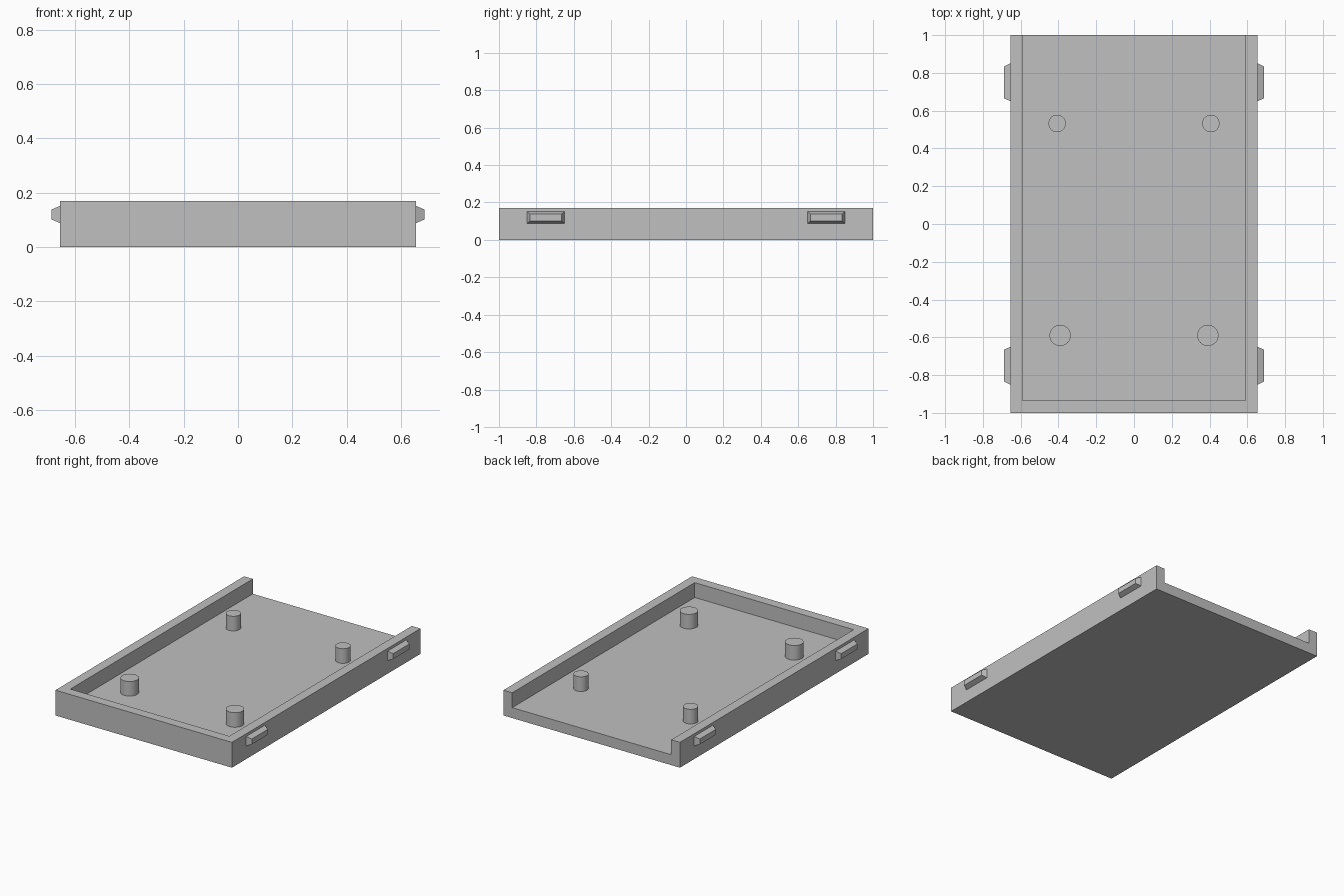
import bpy, bmesh, math
from mathutils import Vector

if "Cube" in bpy.data.objects:
    bpy.data.objects.remove(bpy.data.objects["Cube"], do_unlink=True)

# Single grey plastic
grey = bpy.data.materials.new("grey_plastic")
grey.use_nodes = True
colour = (0.53, 0.53, 0.53, 1)
grey.diffuse_color = colour
grey.node_tree.nodes["Principled BSDF"].inputs["Base Color"].default_value = colour

HALF_W, HALF_L, HEIGHT = 0.655, 1.0, 0.17
WALL, FLOOR = 0.065, 0.07


def finish(name, bm):
    bmesh.ops.recalc_face_normals(bm, faces=bm.faces[:])
    mesh = bpy.data.meshes.new(name)
    bm.to_mesh(mesh)
    bm.free()
    mesh.materials.append(grey)
    obj = bpy.data.objects.new(name, mesh)
    bpy.context.collection.objects.link(obj)
    return obj


def box(name, low, high):
    low, high = Vector(low), Vector(high)
    bm = bmesh.new()
    bmesh.ops.create_cube(bm, size=1)
    bmesh.ops.scale(bm, vec=high - low, verts=bm.verts)
    bmesh.ops.translate(bm, vec=(low + high) / 2, verts=bm.verts)
    return finish(name, bm)


def post(name, x, y, radius):
    bm = bmesh.new()
    depth = HEIGHT - FLOOR + 0.01
    bmesh.ops.create_cone(bm, cap_ends=True, segments=40, radius1=radius,
                          radius2=radius, depth=depth)
    bmesh.ops.translate(bm, vec=(x, y, HEIGHT - 0.002 - depth / 2), verts=bm.verts)
    obj = finish(name, bm)
    bpy.ops.object.select_all(action='DESELECT')
    obj.select_set(True)
    bpy.context.view_layer.objects.active = obj
    bpy.ops.object.shade_smooth_by_angle(angle=math.radians(40))


def clip(name, side, y):
    # Tapered bar: a box whose outer face is shrunk
    bm = bmesh.new()
    bmesh.ops.create_cube(bm, size=1)
    for v in bm.verts:
        outer = v.co.x > 0
        v.co.y *= 0.17 if outer else 0.204
        v.co.z *= 0.036 if outer else 0.068
        v.co.x = side * (0.687 if outer else HALF_W - 0.005)
    bmesh.ops.translate(bm, vec=(0, y, 0.12), verts=bm.verts)
    finish(name, bm)


# Tray hollowed out and left open at the back
tray = box("tray", (-HALF_W, -HALF_L, 0), (HALF_W, HALF_L, HEIGHT))
cutter = box("tray_cutter", (WALL - HALF_W, WALL - HALF_L, FLOOR),
             (HALF_W - WALL, HALF_L + 0.2, HEIGHT + 0.2))
cutter.hide_render = True
cut = tray.modifiers.new("hollow", 'BOOLEAN')
cut.operation = 'DIFFERENCE'
cut.solver = 'EXACT'
cut.object = cutter
bpy.context.view_layer.objects.active = tray
bpy.ops.object.modifier_apply(modifier=cut.name)
bpy.data.objects.remove(cutter, do_unlink=True)

# Mounting posts and side clips, mirrored left and right
for side, label in ((1, "left"), (-1, "right")):
    post("front_post_" + label, side * 0.391, -0.59, 0.056)
    post("back_post_" + label, side * 0.407, 0.532, 0.046)
    clip("front_clip_" + label, side, -0.75)
    clip("back_clip_" + label, side, 0.75)
